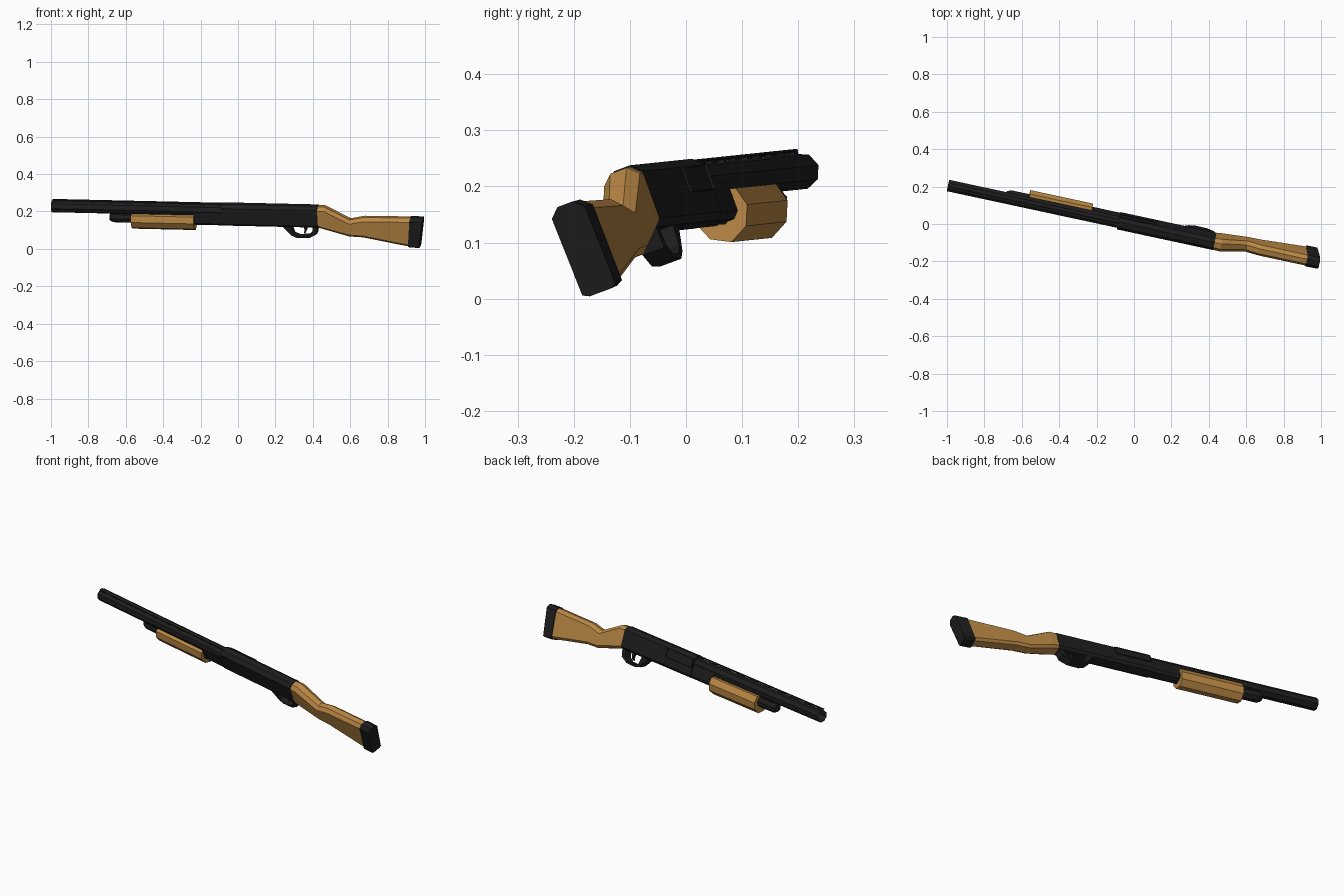
import bpy, bmesh, math
from mathutils import Matrix, Vector

if "Cube" in bpy.data.objects:
    bpy.data.objects.remove(bpy.data.objects["Cube"])

# Local frame: X along the gun (muzzle to butt), Y sideways, Z up; then tilted as a whole
u = Vector((1, -0.215, -0.0225)).normalized()
v0 = Vector((0, 0, 1)).cross(u).normalized()
w0 = u.cross(v0)
r = math.radians(20)
v = v0 * math.cos(r) + w0 * math.sin(r)
w = w0 * math.cos(r) - v0 * math.sin(r)
POSE = Matrix.Translation((0, -0.008, 0.2045)) @ Matrix((u, v, w)).transposed().to_4x4()


def material(name, color):
    m = bpy.data.materials.new(name)
    m.diffuse_color = (*color, 1)
    m.use_nodes = True
    m.node_tree.nodes["Principled BSDF"].inputs["Base Color"].default_value = m.diffuse_color
    return m


DARK = material("dark_metal", (0.013, 0.013, 0.013))
WOOD = material("wood", (0.50, 0.25, 0.06))


def finish(name, bm, mat):
    bmesh.ops.recalc_face_normals(bm, faces=bm.faces)
    me = bpy.data.meshes.new(name)
    bm.to_mesh(me)
    bm.free()
    me.materials.append(mat)
    ob = bpy.data.objects.new(name, me)
    ob.matrix_world = POSE
    bpy.context.collection.objects.link(ob)
    return ob


def loft(name, rings, mat, pit=None):
    """Skin a row of equal rings and cap the ends; pit sinks a hole into the first cap."""
    bm = bmesh.new()
    rows = [[bm.verts.new(p) for p in ring] for ring in rings]
    n = len(rows[0])
    for p, q in zip(rows, rows[1:]):
        for i in range(n):
            j = (i + 1) % n
            bm.faces.new((p[i], p[j], q[j], q[i]))
    first = bm.faces.new(rows[0])
    bm.faces.new(rows[-1])
    bm.normal_update()
    if pit:
        bmesh.ops.recalc_face_normals(bm, faces=bm.faces)
        bmesh.ops.inset_region(bm, faces=[first], thickness=pit[0], depth=0)
        bmesh.ops.translate(bm, verts=first.verts, vec=pit[1])
    return finish(name, bm, mat)


def octagon(a, radius, c=0.0):
    return [(a, radius * math.cos(k * math.pi / 4), c + radius * math.sin(k * math.pi / 4))
            for k in range(8)]


def body(a_top, a_bot, top, bot, h, ch=0.018, cb=0.012):
    """Upright box section with cut corners; it may lean from a_top to a_bot."""
    half = [(h * 0.45, top), (h, top - ch), (h, bot + cb), (h * 0.62, bot)]
    pts = half + [(-b, c) for b, c in reversed(half)]
    return [(a_bot + (a_top - a_bot) * (c - bot) / (top - bot), b, c) for b, c in pts]


def box(bm, a, b, c):
    m = Matrix.LocRotScale(Vector(((a[0] + a[1]) / 2, (b[0] + b[1]) / 2, (c[0] + c[1]) / 2)), None,
                           Vector((a[1] - a[0], b[1] - b[0], c[1] - c[0])))
    return bmesh.ops.create_cube(bm, size=1, matrix=m)["verts"]


# Barrel with an open bore
loft("barrel", [octagon(-1.017, 0.033), octagon(0.0, 0.033)], DARK, (0.008, (0.12, 0, 0)))

# Vented rib: a strip on posts
bm = bmesh.new()
box(bm, (-1.012, -0.07), (-0.008, 0.008), (0.0355, 0.040))
for i in range(10):
    a = -1.01 + i * 0.1
    box(bm, (a, a + 0.03), (-0.007, 0.007), (0.028, 0.037))
finish("barrel_rib", bm, DARK)

# Magazine tube with a tapered cap
loft("magazine_tube", [octagon(-0.702, 0.020, -0.052), octagon(-0.682, 0.030, -0.052),
                       octagon(-0.2, 0.030, -0.052)], DARK)

# Sliding fore-end, open at the top where the barrel rests
half = [(0.022, 0.028), (0.040, 0.024), (0.050, -0.011), (0.035, -0.046)]
outline = half + [(0, -0.064)] + [(-b, c) for b, c in reversed(half)]
loft("fore_end", [[(a, b, c - 0.052) for b, c in outline] for a in (-0.580, -0.237)], WOOD)

# Receiver and its slimmer front part
loft("receiver", [body(-0.085, -0.085, 0.040, -0.079, 0.034),
                  body(0.44, 0.44, 0.040, -0.079, 0.034)], DARK)
loft("receiver_front", [body(a, a, 0.012, -0.079, 0.030) for a in (-0.237, -0.08)], DARK)

# Ejection port: raised frame with a sunken middle
bm = bmesh.new()
box(bm, (-0.080, 0.115), (0.02, 0.038), (-0.026, 0.022))
bm.normal_update()
side = max(bm.faces, key=lambda f: f.calc_center_median().y)
bmesh.ops.inset_region(bm, faces=[side], thickness=0.007, depth=0)
bmesh.ops.translate(bm, verts=side.verts, vec=(0, -0.010, 0))
finish("ejection_port", bm, DARK)

# Trigger guard: bent strip between outer and inner outlines
outer = [(0.235, -0.070), (0.290, -0.128), (0.322, -0.142), (0.385, -0.140), (0.428, -0.118), (0.438, -0.070)]
inner = [(0.288, -0.070), (0.302, -0.120), (0.328, -0.132), (0.380, -0.130), (0.404, -0.112), (0.410, -0.070)]
loft("trigger_guard", [[(o[0], -0.021, o[1]), (o[0], 0.021, o[1]), (i[0], 0.021, i[1]), (i[0], -0.021, i[1])]
                       for o, i in zip(outer, inner)], DARK)

# Trigger
prof = [(0.352, -0.07), (0.376, -0.07), (0.374, -0.098), (0.362, -0.120), (0.356, -0.118), (0.360, -0.098)]
loft("trigger", [[(a, b, c) for a, c in prof] for b in (-0.006, 0.006)], DARK)

# Stock with a narrow grip, and the butt pad
loft("stock", [body(0.435, 0.435, 0.037, -0.077, 0.033),
               body(0.478, 0.470, 0.036, -0.087, 0.035),
               body(0.612, 0.607, -0.034, -0.126, 0.031),
               body(0.690, 0.680, -0.018, -0.129, 0.031),
               body(0.945, 0.927, -0.016, -0.175, 0.030)], WOOD)
loft("butt_pad", [body(0.944, 0.926, -0.013, -0.179, 0.033, 0.016, 0.006),
                  body(1.013, 0.986, -0.015, -0.183, 0.032, 0.016, 0.006)], DARK)
